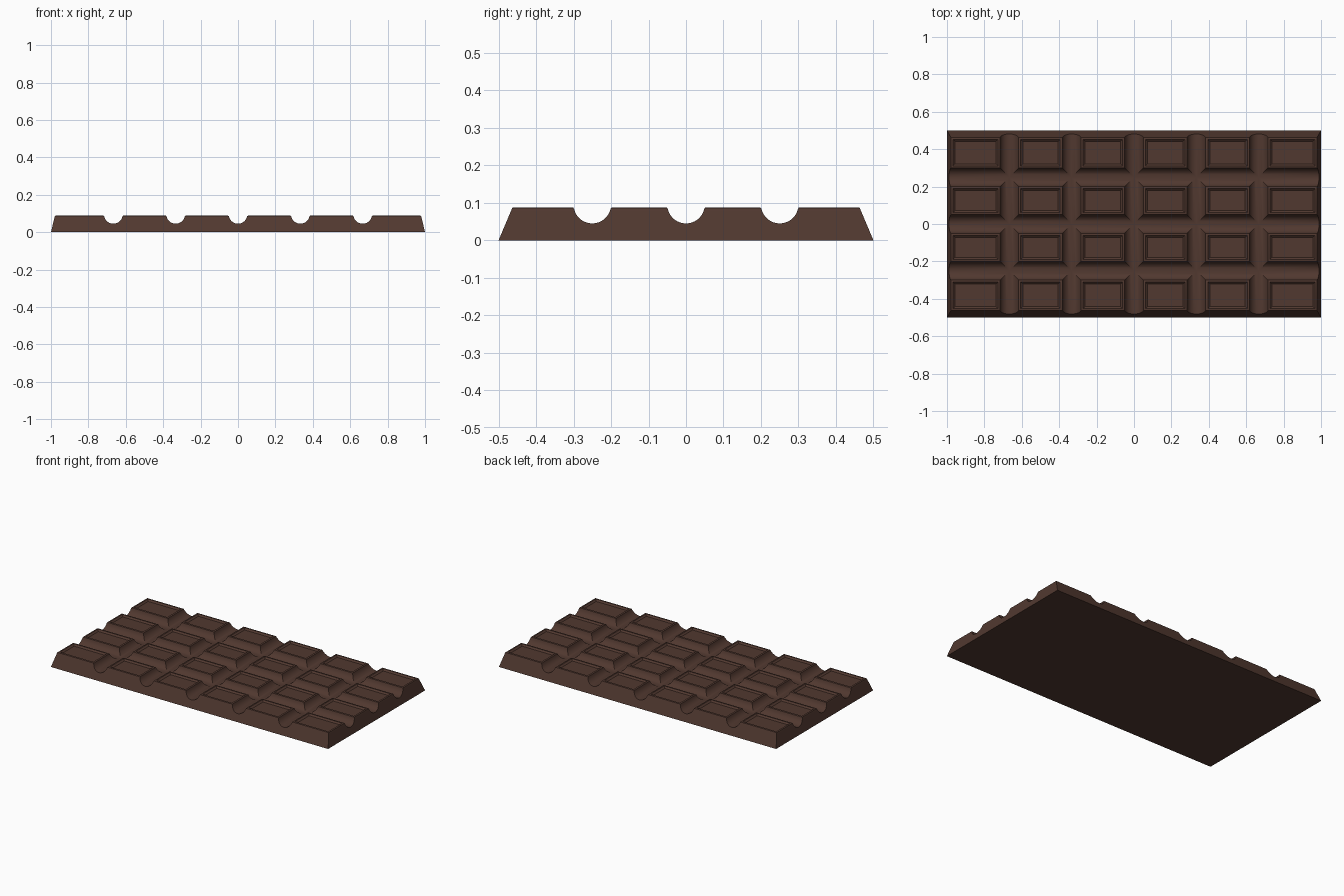
import bpy, bmesh, math

if "Cube" in bpy.data.objects:
    bpy.data.objects.remove(bpy.data.objects["Cube"])

NX, NY = 6, 4            # tile counts
CX, CY = 2 / NX, 1 / NY  # cell size
TOP, R, CZ = 0.088, 0.05, 0.095   # top height, groove radius and axis height

mat = bpy.data.materials.new("dark chocolate")
mat.diffuse_color = (0.082, 0.040, 0.029, 1)
mat.use_nodes = True
mat.node_tree.nodes["Principled BSDF"].inputs["Base Color"].default_value = mat.diffuse_color

# Contour levels of one tile: (z, groove offset, outer x offset, outer y offset)
levels = [(0.0, 0.0, 0.0, 0.0)]
for i in range(9):
    a = math.radians(76) * i / 8
    z = CZ - R * math.cos(a)
    levels.append((z, R * math.sin(a), 0.02 * z / 0.083, 0.035 * z / 0.083))
levels.append((0.0865, 0.0500, 0.0215, 0.0365))
levels.append((TOP, 0.0530, 0.0240, 0.0395))
# flat rim, then sloped wall down to the recessed panel
g, ox, oy = levels[-1][1:]
for inset, z in ((0.008, TOP), (0.011, TOP - 0.003), (0.019, TOP - 0.009)):
    levels.append((z, g + inset, ox + inset, oy + inset))

bm = bmesh.new()


def add_tile(i, j):
    x0, y0 = -1 + i * CX, -0.5 + j * CY
    # which sides are on the outside of the bar: front, right, back, left
    outer = (j == 0, i == NX - 1, j == NY - 1, i == 0)
    rings = []
    for z, gr, ex, ey in levels:
        f, b = (ey if outer[0] else gr), (ey if outer[2] else gr)
        r, l = (ex if outer[1] else gr), (ex if outer[3] else gr)
        xa, xb, ya, yb = x0 + l, x0 + CX - r, y0 + f, y0 + CY - b
        rings.append([bm.verts.new(p) for p in
                      ((xa, ya, z), (xb, ya, z), (xb, yb, z), (xa, yb, z))])
    for n in range(len(rings) - 1):
        lo, hi = rings[n], rings[n + 1]
        for s in range(4):
            if n == 0 and not outer[s]:
                continue      # no walls inside the solid base
            t = (s + 1) % 4
            bm.faces.new((lo[s], lo[t], hi[t], hi[s]))
    bm.faces.new(rings[-1])           # recessed panel
    bm.faces.new(rings[0][::-1])      # underside


for i in range(NX):
    for j in range(NY):
        add_tile(i, j)

bmesh.ops.remove_doubles(bm, verts=[v for v in bm.verts], dist=0.0003)
bmesh.ops.recalc_face_normals(bm, faces=bm.faces[:])
me = bpy.data.meshes.new("chocolate_bar")
bm.to_mesh(me)
bm.free()
me.materials.append(mat)
bar = bpy.data.objects.new("chocolate_bar", me)
bpy.context.collection.objects.link(bar)
bpy.context.view_layer.objects.active = bar
bar.select_set(True)
bpy.ops.object.shade_smooth_by_angle(angle=math.radians(30))
